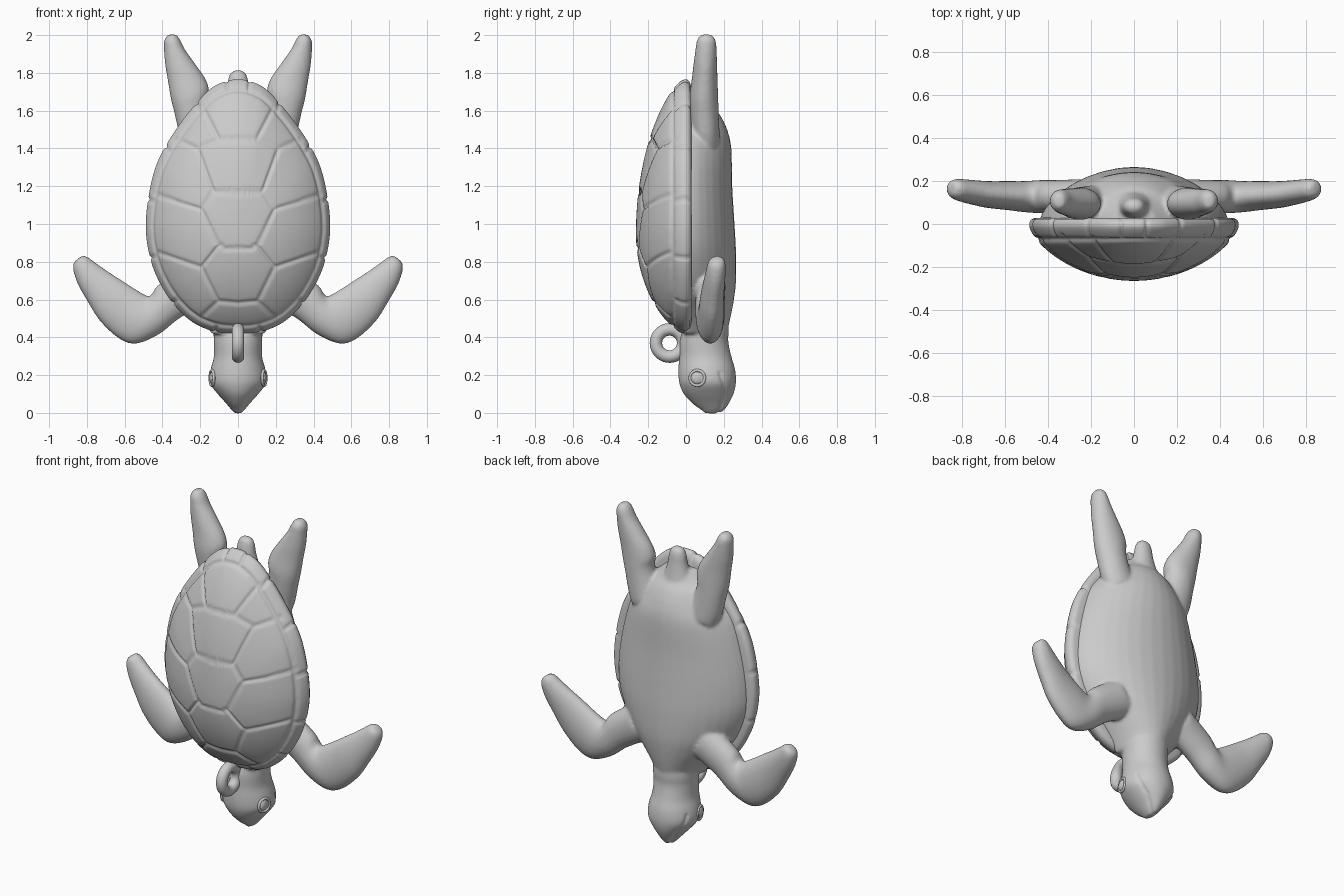
import bpy, bmesh, math
from mathutils import Vector

if "Cube" in bpy.data.objects:
    bpy.data.objects.remove(bpy.data.objects["Cube"])


def spline(pts, sub, closed=False):
    """Catmull-Rom interpolation of tuples of any size."""
    n, out = len(pts), []
    get = (lambda i: pts[i % n]) if closed else (lambda i: pts[min(max(i, 0), n - 1)])
    for i in range(n if closed else n - 1):
        for k in range(sub):
            t = k / sub
            out.append(tuple(
                0.5 * (2 * b + (c - a) * t + (2 * a - 5 * b + 4 * c - d) * t * t
                       + (3 * b - a - 3 * c + d) * t ** 3)
                for a, b, c, d in zip(get(i - 1), get(i), get(i + 1), get(i + 2))))
    if not closed:
        out.append(tuple(pts[-1]))
    return out


def bridge(bm, rings):
    for r0, r1 in zip(rings, rings[1:]):
        n = len(r0)
        for i in range(n):
            bm.faces.new((r0[i], r0[(i + 1) % n], r1[(i + 1) % n], r1[i]))


def loft(bm, sections, mirror=1, power=1.0, n=36):
    """Sections (x1, z1, x2, z2, y0, ymid, y1): rounded slices between two edge points."""
    rings = []
    for x1, z1, x2, z2, y0, ym, y1 in spline(sections, 6):
        ring = []
        for k in range(n):
            c, s = math.cos(2 * math.pi * k / n), math.sin(2 * math.pi * k / n)
            f = (1 + c) / 2
            h = (y1 - ym) * s ** power if s > 0 else (ym - y0) * s
            ring.append(bm.verts.new((mirror * (x1 + (x2 - x1) * f), ym + h, z1 + (z2 - z1) * f)))
        rings.append(ring)
    bridge(bm, rings)
    bm.faces.new(rings[0])
    bm.faces.new(rings[-1])


def finish(bm, name):
    bmesh.ops.recalc_face_normals(bm, faces=bm.faces)
    me = bpy.data.meshes.new(name)
    for f in bm.faces:
        f.smooth = True
    bm.to_mesh(me)
    bm.free()
    ob = bpy.data.objects.new(name, me)
    bpy.context.collection.objects.link(ob)
    return ob


def engrave(verts, lines, axes, depth, width):
    """Push vertices inward near polylines drawn in the plane of two axes."""
    segs = [(a, b) for ln in lines for a, b in zip(ln, ln[1:])]
    moves = []
    for v in verts:
        px, py = v.co[axes[0]], v.co[axes[1]]
        best = 1.0
        for (ax, ay), (bx, by) in segs:
            dx, dy = bx - ax, by - ay
            t = ((px - ax) * dx + (py - ay) * dy) / (dx * dx + dy * dy + 1e-12)
            t = min(max(t, 0), 1)
            best = min(best, (px - ax - t * dx) ** 2 + (py - ay - t * dy) ** 2)
        if best < 9 * width * width:
            moves.append((v, v.normal * depth * math.exp(-best / width ** 2)))
    for v, m in moves:
        v.co -= m


# Shell: domed polar grid inside an egg-shaped outline
half = [(0, .42), (.12, .43), (.24, .48), (.345, .58), (.42, .70), (.465, .82), (.488, .97),
        (.476, 1.13), (.44, 1.29), (.385, 1.41), (.30, 1.54), (.22, 1.64), (.14, 1.72),
        (.06, 1.757), (0, 1.765)]
control = half + [(-x, z) for x, z in half[-2:0:-1]]
outline = spline(control, 11, True)
CZ = 0.95


def scaled(p, r):
    return (p[0] * r, CZ + (p[1] - CZ) * r)


bm = bmesh.new()
levels = [(math.sin(math.pi / 2 * i / 64),) for i in range(1, 65)]
levels = [(r, -.01 - .255 * max(0, 1 - r * r) ** .7) for (r,) in levels]
levels += [(1.0, .005), (.985, .02), (.95, .028), (.85, .03), (.4, .03)]
rings = []
for r, y in levels:
    ring = []
    for p in outline:
        x, z = scaled(p, r)
        ring.append(bm.verts.new((x, y, z)))
    rings.append(ring)
bridge(bm, rings)
bm.faces.new(rings[0])
bm.faces.new(rings[-1])
bmesh.ops.recalc_face_normals(bm, faces=bm.faces)
bm.normal_update()

# Plate seams: centre plates, side plates, margin band and its ticks
seams = [[(0, .87), (.07, .87), (.11, .90), (.195, 1.08), (.13, 1.17), (0, 1.17)],
         [(.195, 1.08), (.30, 1.11), (.44, 1.16)],
         [(.13, 1.17), (.215, 1.40), (.10, 1.45), (0, 1.45)],
         [(.215, 1.40), (.33, 1.45)],
         [(.10, 1.45), (.19, 1.62)],
         [(.10, .89), (.195, .77), (.43, .85)],
         [(.195, .77), (.105, .59), (0, .58)],
         [(.105, .59), (.19, .51)]]
seams += [[(-x, z) for x, z in ln] for ln in seams]
seams.append([scaled(p, .93) for p in outline[::6] + outline[:1]])
seams += [[scaled(p, .93), scaled(p, 1.02)] for p in control[1::2]]
engrave([v for ring in rings[:66] for v in ring], seams, (0, 2), .010, .009)
finish(bm, "shell")

# Body: belly, head, tail and flippers fused into one smooth skin
bm = bmesh.new()
belly = [(.10, 1.68, .11), (.17, 1.62, .145), (.225, 1.575, .182), (.28, 1.5, .218),
         (.35, 1.4, .24), (.41, 1.2, .245), (.44, 1.0, .257), (.43, .85, .265),
         (.37, .7, .265), (.29, .6, .254), (.20, .5, .235), (.14, .42, .215)]
loft(bm, [(-w, z, w, z, -.02, .01, b) for w, z, b in belly], power=1.3)

head = [(.12, .60, 0, .21), (.13, .45, -.02, .226), (.128, .38, -.036, .224),
        (.128, .30, -.037, .24), (.143, .24, -.04, .258), (.152, .19, -.04, .265),
        (.146, .15, -.034, .264), (.108, .10, -.012, .252), (.063, .05, .033, .228),
        (.038, .02, .073, .208), (.016, -.003, .10, .185)]
loft(bm, [(-w, z, w, z, a, (a + b) / 2, b) for w, z, a, b in head])

tail = [(.12, 1.52, 0, .17), (.085, 1.63, .02, .145), (.062, 1.71, .03, .13),
        (.052, 1.77, .04, .122), (.04, 1.80, .05, .112), (.015, 1.815, .07, .09)]
loft(bm, [(-w, z, w, z, a, (a + b) / 2, b) for w, z, a, b in tail])

front_flipper = [(.28, .78, .17, .58, .05, .21), (.42, .68, .31, .50, .05, .205),
                 (.455, .63, .42, .415, .05, .205), (.48, .62, .54, .366, .055, .20),
                 (.55, .66, .63, .393, .065, .20), (.63, .712, .73, .485, .075, .20),
                 (.70, .757, .80, .595, .09, .205), (.76, .80, .852, .69, .105, .21),
                 (.797, .826, .874, .765, .118, .208), (.825, .833, .868, .80, .14, .19)]
hind_flipper = [(.12, 1.50, .28, 1.40, .04, .18), (.15, 1.60, .31, 1.47, .03, .175),
                (.16, 1.66, .335, 1.58, .022, .172), (.153, 1.71, .355, 1.66, .02, .17),
                (.173, 1.77, .372, 1.76, .03, .167), (.228, 1.85, .387, 1.85, .04, .165),
                (.278, 1.92, .392, 1.93, .05, .162), (.306, 1.975, .39, 1.975, .058, .157),
                (.325, 2.003, .37, 2.003, .08, .135)]
for side in (1, -1):
    for limb in (front_flipper, hind_flipper):
        loft(bm, [(a, b, c, d, e, (e + f) / 2, f) for a, b, c, d, e, f in limb], side)
raw = finish(bm, "body_parts")
remesh = raw.modifiers.new("fuse", "REMESH")
remesh.mode = "VOXEL"
remesh.voxel_size = .01
soft = raw.modifiers.new("soften", "SMOOTH")
soft.factor = .5
soft.iterations = 8
fused = raw.evaluated_get(bpy.context.evaluated_depsgraph_get())
bm = bmesh.new()
bm.from_mesh(fused.to_mesh())
bpy.data.objects.remove(raw)
bm.normal_update()
# Mouth line
mouth = [[(.165, -.02), (.185, .03), (.205, .09), (.20, .15), (.18, .21)]]
engrave([v for v in bm.verts if v.co.z < .25], mouth, (1, 2), .007, .009)
finish(bm, "body")

# Eyes with raised lids
for side, label in ((1, "left"), (-1, "right")):
    bpy.ops.mesh.primitive_uv_sphere_add(segments=24, ring_count=16, radius=.034,
                                         location=(side * .134, .06, .185))
    eye = bpy.context.object
    eye.name = label + "_eye"
    eye.scale.x = .5
    bpy.ops.object.shade_smooth()
    bpy.ops.mesh.primitive_torus_add(major_radius=.04, minor_radius=.008, major_segments=32,
                                     minor_segments=10, location=(side * .138, .06, .185),
                                     rotation=(0, math.pi / 2, side * -.25))
    bpy.context.object.name = label + "_eyelid"
    bpy.ops.object.shade_smooth()

# Hanging ring at the neck
bpy.ops.mesh.primitive_torus_add(major_radius=.072, minor_radius=.033, major_segments=48,
                                 minor_segments=20, location=(0, -.087, .37),
                                 rotation=(0, math.pi / 2, 0))
bpy.context.object.name = "hanging_ring"
bpy.ops.object.shade_smooth()
